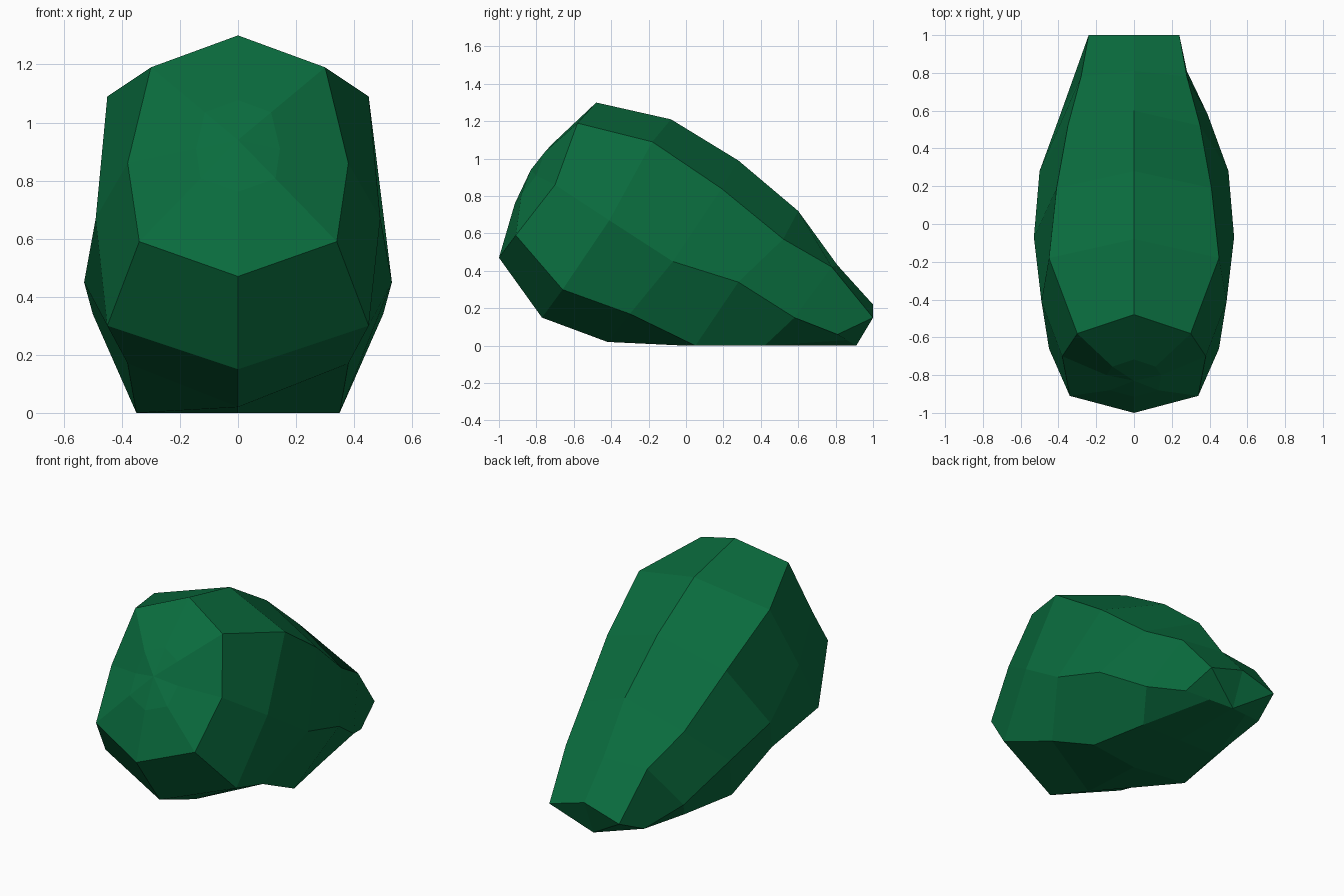
import bpy
import bmesh
from mathutils import Vector

# Remove the default cube
default_cube = bpy.data.objects.get("Cube")
if default_cube:
    bpy.data.objects.remove(default_cube, do_unlink=True)

# Flat green surface colour
green = bpy.data.materials.new("deep_green")
colour = (0.003, 0.15, 0.048, 1)
green.diffuse_color = colour
green.use_nodes = True
shader = next(n for n in green.node_tree.nodes if n.type == "BSDF_PRINCIPLED")
shader.inputs["Base Color"].default_value = colour
shader.inputs["Roughness"].default_value = 0.8

# Lengthwise guide lines, from the blunt front to the narrow tail
ridge = [(0, y, z) for y, z in [
    (-.48, 1.3), (-.08, 1.21), (.28, .99), (.6, .72), (.81, .43), (1, .22)]]
shoulder = [(.3, -.58, 1.19), (.45, -.18, 1.09), (.41, .19, .84),
            (.35, .52, .57), (.28, .78, .42), (.24, 1, .15)]
flank = [(.38, -.7, .86), (.49, -.41, .67), (.53, -.07, .45),
         (.5, .28, .34), (.39, .58, .15), (.28, .81, .06)]
lower_edge = [(.34, -.91, .59), (.45, -.66, .3), (.38, -.3, .17),
              (.35, .05, 0), (.28, .42, 0), (.14, .86, .03)]
keel = [(0, y, z) for y, z in [
    (-1, .47), (-.77, .15), (-.42, .02), (0, 0), (.42, 0), (.91, 0)]]


def closed_ring(half):
    """Complete a half section with its mirrored points."""
    points = [Vector(p) for p in half]
    mirrored = [Vector((-p.x, p.y, p.z)) for p in points[-2:0:-1]]
    return points + mirrored


def bridge(mesh, first, second):
    """Join two neighbouring rings with four-sided facets."""
    count = len(first)
    for i in range(count):
        j = (i + 1) % count
        mesh.faces.new((first[i], first[j], second[j], second[i]))


# Body cross-sections
sections = [closed_ring(half)
            for half in zip(ridge, shoulder, flank, lower_edge, keel)]

# Small raised facets on the front, shrunk from the first section
nose_centre = Vector((0, -.83, .94))
bulge = Vector((0, -.02, 0))
nose_ring = [nose_centre.lerp(point, .38) + bulge for point in sections[0]]
sections.insert(0, nose_ring)

# Skin the sections and close the front
bm = bmesh.new()
rings = [[bm.verts.new(point) for point in section] for section in sections]
for first, second in zip(rings, rings[1:]):
    bridge(bm, first, second)

nose_tip = bm.verts.new(nose_centre)
front_ring = rings[0]
for i, vert in enumerate(front_ring):
    bm.faces.new((nose_tip, vert, front_ring[(i + 1) % len(front_ring)]))

# Tail end: an upper and a lower facet on each side of the centre line
top, *left_side, bottom = rings[-1][:len(keel) - 1]
right_side = rings[-1][:len(keel) - 2:-1]
for side in (left_side, right_side):
    bm.faces.new((top, side[0], bottom))
    bm.faces.new((*side, bottom))

bmesh.ops.recalc_face_normals(bm, faces=bm.faces)
for face in bm.faces:
    face.smooth = False

mesh = bpy.data.meshes.new("faceted_body")
bm.to_mesh(mesh)
bm.free()
mesh.materials.append(green)
body = bpy.data.objects.new("faceted_body", mesh)
bpy.context.scene.collection.objects.link(body)
